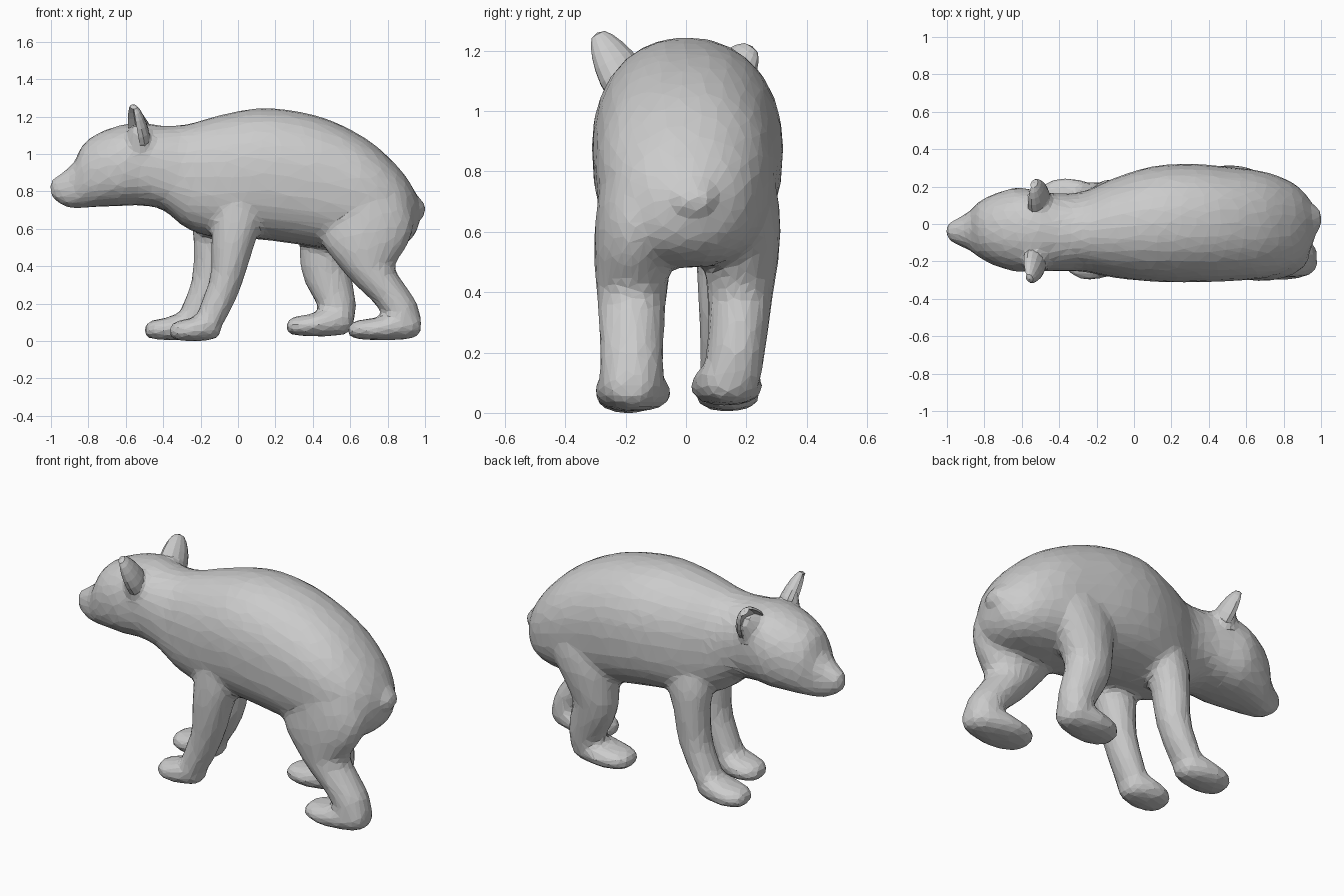
import bpy, bmesh, math
from mathutils import Vector, Matrix


def smooth_rows(rows, n=4):
    """Catmull-Rom interpolation of profile rows."""
    r = [Vector(v) for v in rows]
    r = [r[0]] + r + [r[-1]]
    out = []
    for i in range(1, len(r) - 2):
        p0, p1, p2, p3 = r[i - 1:i + 3]
        for k in range(n):
            t = k / n
            out.append(0.5 * (2 * p1 + (p2 - p0) * t + (2 * p0 - 5 * p1 + 4 * p2 - p3) * t * t
                              + (3 * p1 - p0 - 3 * p2 + p3) * t ** 3))
    return out + [r[-1]]


def loft(bm, rows, axis, power=2.0, low_power=None, sides=28):
    """Skin rounded sections: axis x rows = (x, y, half_y, bottom, top); axis z rows = (x, y, z, half_x, half_y)."""
    rings = []
    for r in smooth_rows(rows):
        ring = []
        for k in range(sides):
            a = 2 * math.pi * k / sides
            p = low_power if low_power and math.sin(a) < 0 else power
            c = math.copysign(abs(math.cos(a)) ** (2 / p), math.cos(a))
            s = math.copysign(abs(math.sin(a)) ** (2 / p), math.sin(a))
            if axis == 'x':
                co = (r[0], r[1] + r[2] * c, (r[3] + r[4]) / 2 + (r[4] - r[3]) / 2 * s)
            else:
                co = (r[0] + r[3] * c, r[1] + r[4] * s, r[2])
            ring.append(bm.verts.new(co))
        rings.append(ring)
    for a, b in zip(rings, rings[1:]):
        for k in range(sides):
            j = (k + 1) % sides
            bm.faces.new((a[k], a[j], b[j], b[k]))
    bm.faces.new(rings[0])
    bm.faces.new(rings[-1])


def foot(bm, toe, heel, y, z, w=0.115, skew=0.0):
    """Flat paw with the toe towards -x."""
    shape = [(0, .3, .03, .07), (.04, .58, .016, .09), (.15, .8, .005, .108), (.35, .98, 0, .118),
             (.6, .95, 0, .145), (.85, .75, .008, .16), (.97, .5, .03, .14), (1, .25, .06, .11)]
    loft(bm, [(toe + t * (heel - toe), y + skew * (1 - t), w * s, z + lo, z + hi)
              for t, s, lo, hi in shape], 'x', 2.3)


def make_object(name, bm):
    bmesh.ops.recalc_face_normals(bm, faces=bm.faces[:])
    me = bpy.data.meshes.new(name)
    bm.to_mesh(me)
    bm.free()
    ob = bpy.data.objects.new(name, me)
    bpy.context.collection.objects.link(ob)
    return ob


bm = bmesh.new()

# Muzzle, head, neck and trunk
loft(bm, [(-1.005, -.04, .025, .785, .85), (-.985, -.04, .05, .76, .872), (-.93, -.04, .078, .722, .908),
          (-.875, -.035, .108, .71, .96), (-.83, -.03, .148, .712, 1.05), (-.75, -.03, .19, .718, 1.11),
          (-.63, -.03, .225, .722, 1.155), (-.52, -.035, .215, .725, 1.168), (-.4, -.045, .208, .70, 1.152),
          (-.27, -.04, .215, .60, 1.16), (-.1, -.02, .268, .55, 1.207), (.1, 0, .308, .545, 1.244),
          (.3, .005, .317, .52, 1.232), (.5, .0, .306, .49, 1.178), (.7, -.005, .284, .48, 1.073),
          (.85, -.01, .23, .5, .938), (.93, -.01, .155, .55, .83), (.968, 0, .07, .62, .75)],
     'x', 2.15, 2.5)

# Front legs
loft(bm, [(.0, -.13, .95, .1, .1), (.0, -.155, .8, .14, .12), (-.005, -.178, .65, .135, .117),
          (-.03, -.19, .5, .113, .108),
          (-.055, -.19, .35, .093, .098), (-.11, -.19, .2, .089, .091), (-.155, -.195, .1, .08, .09),
          (-.17, -.2, .04, .06, .08)], 'z')
loft(bm, [(-.05, .07, .95, .1, .1), (-.07, .1, .8, .14, .11), (-.11, .125, .65, .135, .11),
          (-.135, .135, .5, .102, .102), (-.155, .135, .33, .093, .093), (-.205, .135, .2, .089, .09),
          (-.26, .135, .1, .08, .09), (-.28, .135, .05, .06, .08)], 'z')
foot(bm, -.365, -.09, -.195, 0, .11, .005)
foot(bm, -.5, -.19, .135, .005, .11, .005)

# Back legs
loft(bm, [(.64, -.1, .95, .16, .12), (.67, -.135, .78, .23, .145), (.685, -.16, .64, .255, .14),
          (.68, -.175, .52, .23, .13), (.69, -.18, .4, .15, .117), (.76, -.18, .3, .134, .11),
          (.845, -.18, .2, .114, .106), (.885, -.18, .1, .092, .105), (.885, -.18, .04, .07, .09)], 'z')
loft(bm, [(.56, .1, .95, .16, .12), (.55, .145, .78, .22, .145), (.52, .172, .64, .21, .142),
          (.485, .182, .5, .157, .124), (.465, .18, .4, .132, .11), (.49, .175, .3, .127, .102),
          (.525, .165, .2, .106, .097), (.54, .15, .1, .08, .095), (.54, .145, .06, .06, .08)], 'z')
foot(bm, .588, .98, -.185, .005, .128, .015)
foot(bm, .258, .615, .14, .025, .12, -.01)

# Stub tail
loft(bm, [(.88, .02, .09, .64, .86), (.94, .025, .08, .65, .8), (.985, .025, .065, .66, .75),
          (1.003, .025, .035, .68, .73)], 'x')

# Raised ear bases
for x, y, sy in ((-.53, -.17, -1), (-.51, .1, 1)):
    loft(bm, [(x + .01, y - sy * .02, 1.0, .08, .1), (x, y + sy * .015, 1.1, .062, .085),
              (x - .01, y + sy * .04, 1.16, .03, .05)], 'z')

# Merge the parts into one skin and reduce to facets
bear = make_object("bear_body", bm)
rem = bear.modifiers.new("skin", 'REMESH')
rem.mode = 'VOXEL'
rem.voxel_size = 0.018
sm = bear.modifiers.new("soften", 'SMOOTH')
sm.factor = 0.5
sm.iterations = 9
dec = bear.modifiers.new("facets", 'DECIMATE')
dec.ratio = 0.09


def ear(name, root, tip, half_width, turn):
    """Cupped ear: squashed ball with its front face pushed in."""
    bm = bmesh.new()
    bmesh.ops.create_uvsphere(bm, u_segments=14, v_segments=9, radius=1)
    root, tip = Vector(root), Vector(tip)
    up = (tip - root).normalized()
    front = Vector((-1, turn, 0))
    front = (front - up * front.dot(up)).normalized()
    side = up.cross(front)
    half = (tip - root).length / 2
    rot = Matrix((front, side, up)).transposed()
    for v in bm.verts:
        d, s, u = v.co
        d = d * -0.2 if d > 0.45 else d
        taper = (1.0 - 0.3 * u) / max(0.3, math.sqrt(max(0, 1 - u * u))) ** 0.3
        local = Vector((d * 0.055 * taper, s * half_width * taper, u * half))
        v.co = (root + tip) / 2 + rot @ local
    return make_object(name, bm)


# Ears
ear("ear_right", (-.52, -.16, 1.03), (-.56, -.295, 1.26), .078, -.45)
ear("ear_left", (-.5, .08, 1.03), (-.535, .22, 1.215), .085, .45)
